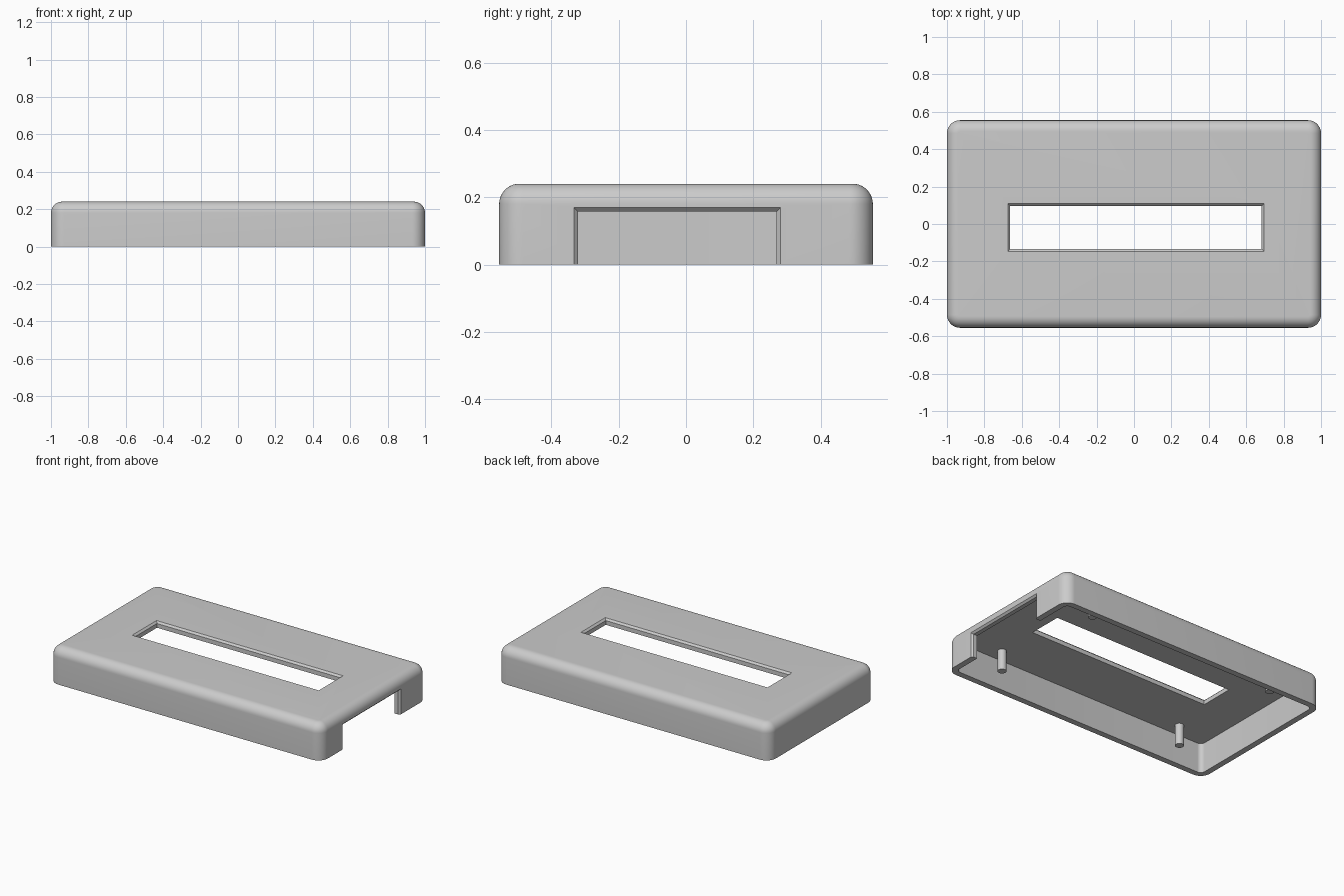
import bpy, bmesh
from math import sin, cos, pi, radians

cube = bpy.data.objects.get("Cube")
if cube:
    bpy.data.objects.remove(cube, do_unlink=True)

HALF_X, HALF_Y, HEIGHT = 1.0, 0.555, 0.24
WALL, CORNER, FILLET, CHAMFER = 0.04, 0.07, 0.06, 0.012
CEILING = HEIGHT - WALL
STEPS = 10

grey = bpy.data.materials.new("light grey plastic")
grey.use_nodes = True
grey.diffuse_color = (0.6, 0.6, 0.6, 1)
grey.node_tree.nodes["Principled BSDF"].inputs["Base Color"].default_value = (0.6, 0.6, 0.6, 1)


def rounded_ring(inset, z):
    """Rounded rectangle outline, inset from the outer case outline."""
    r = max(CORNER - inset, 0.005)
    cx, cy = HALF_X - inset - r, HALF_Y - inset - r
    points = []
    for quarter, (sx, sy) in enumerate([(1, 1), (-1, 1), (-1, -1), (1, -1)]):
        for i in range(STEPS + 1):
            a = (quarter + i / STEPS) * pi / 2
            points.append((sx * cx + r * cos(a), sy * cy + r * sin(a), z))
    return points


def loft(name, rings):
    """Closed solid through a stack of matching outlines."""
    bm = bmesh.new()
    loops = [[bm.verts.new(p) for p in ring] for ring in rings]
    n = len(loops[0])
    for low, high in zip(loops, loops[1:]):
        for i in range(n):
            j = (i + 1) % n
            bm.faces.new((low[i], low[j], high[j], high[i]))
    bm.faces.new(loops[0][::-1])
    bm.faces.new(loops[-1])
    bmesh.ops.recalc_face_normals(bm, faces=bm.faces)
    mesh = bpy.data.meshes.new(name)
    bm.to_mesh(mesh)
    bm.free()
    mesh.materials.append(grey)
    obj = bpy.data.objects.new(name, mesh)
    bpy.context.collection.objects.link(obj)
    return obj


def select(obj):
    bpy.ops.object.select_all(action='DESELECT')
    obj.select_set(True)
    bpy.context.view_layer.objects.active = obj


def cut(target, cutter):
    cutter.hide_render = True
    mod = target.modifiers.new(cutter.name, 'BOOLEAN')
    mod.operation = 'DIFFERENCE'
    mod.solver = 'EXACT'
    mod.object = cutter
    select(target)
    bpy.ops.object.modifier_apply(modifier=mod.name)
    bpy.data.objects.remove(cutter, do_unlink=True)


def chamfered_levels(surface):
    """Depth and growth pairs for an opening that flares at the outer surface."""
    return [(surface - 0.1, 0), (surface - CHAMFER, 0), (surface + CHAMFER, 2 * CHAMFER)]


# Outer case with a rounded top edge
rings = [rounded_ring(0, 0)]
for i in range(STEPS + 1):
    a = i / STEPS * pi / 2
    rings.append(rounded_ring(FILLET * (1 - cos(a)), HEIGHT - FILLET + FILLET * sin(a)))
case = loft("case_cover", rings)

# Hollow underside
cut(case, loft("cavity_cutter", [rounded_ring(WALL, -0.1), rounded_ring(WALL, CEILING)]))

# Long window in the top
x0, x1, y0, y1 = -0.663, 0.683, -0.134, 0.097
cut(case, loft("window_cutter", [
    [(x0 - g, y0 - g, z), (x1 + g, y0 - g, z), (x1 + g, y1 + g, z), (x0 - g, y1 + g, z)]
    for z, g in chamfered_levels(HEIGHT)]))

# Open notch in the end wall
y0, y1, top = -0.321, 0.269, 0.157
cut(case, loft("notch_cutter", [
    [(x, y0 - g, -0.1), (x, y1 + g, -0.1), (x, y1 + g, top + g), (x, y0 - g, top + g)]
    for x, g in chamfered_levels(HALF_X)]))

# Mounting pins under the ceiling
pins = []
for x, side in ((-0.71, "right"), (0.68, "left")):
    for y, end in ((-0.422, "front"), (0.422, "back")):
        circle = [(x + 0.027 * cos(i * pi / 16), y + 0.027 * sin(i * pi / 16)) for i in range(32)]
        pins.append(loft(f"{end}_{side}_pin", [[(*p, z) for p in circle]
                                               for z in (0.06, CEILING + 0.005)]))

for obj in [case] + pins:
    select(obj)
    bpy.ops.object.shade_smooth_by_angle(angle=radians(30))
